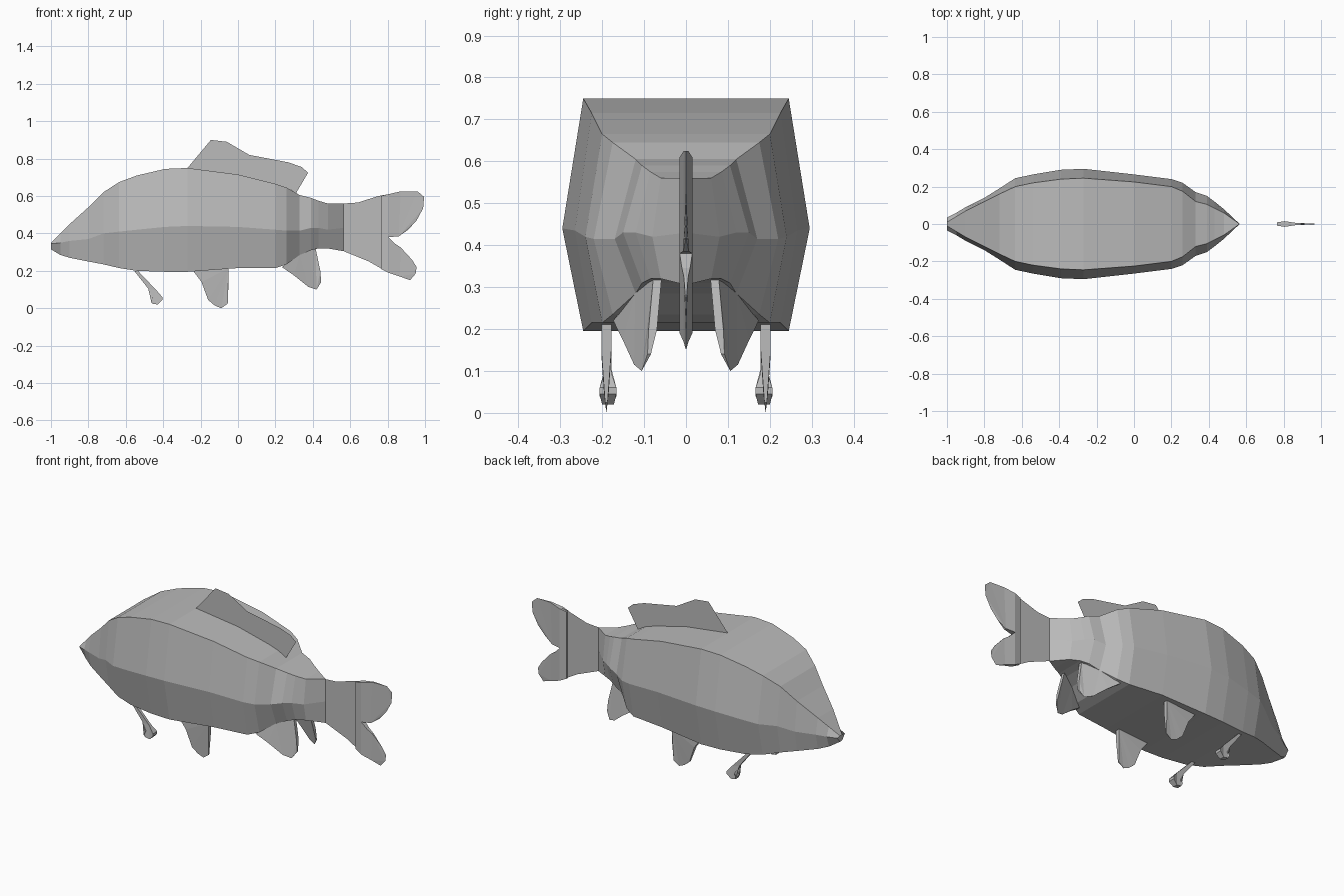
import bpy
import bmesh

cube = bpy.data.objects.get("Cube")
if cube:
    bpy.data.objects.remove(cube, do_unlink=True)

grey = bpy.data.materials.new("plain_grey")
grey.use_nodes = True
colour = (0.5, 0.5, 0.5, 1)
grey.diffuse_color = colour
grey.node_tree.nodes["Principled BSDF"].inputs["Base Color"].default_value = colour


def finish(name, bm, solid=True):
    """Turn a bmesh into a flat shaded, single colour object."""
    bmesh.ops.remove_doubles(bm, verts=bm.verts, dist=0.0001)
    if solid:
        bmesh.ops.recalc_face_normals(bm, faces=bm.faces)
    mesh = bpy.data.meshes.new(name)
    bm.to_mesh(mesh)
    bm.free()
    mesh.materials.append(grey)
    obj = bpy.data.objects.new(name, mesh)
    bpy.context.collection.objects.link(obj)
    return obj


def sheet(name, outline):
    """Fin without thickness on the centre plane."""
    bm = bmesh.new()
    bm.faces.new([bm.verts.new((x, 0, z)) for x, z in outline])
    return finish(name, bm, solid=False)


def fin(name, outline, centre, half):
    """Outline in x and z, with its middle and half thickness in y as rules."""
    bm = bmesh.new()
    near, far = [
        [bm.verts.new((x, centre(x, z) + side * half(x, z), z)) for x, z in outline]
        for side in (-1, 1)
    ]
    bm.faces.new(near)
    bm.faces.new(list(reversed(far)))
    for i in range(len(outline)):
        bm.faces.new((near[i - 1], near[i], far[i], far[i - 1]))
    bmesh.ops.triangulate(bm, faces=[f for f in bm.faces if len(f.verts) > 4])
    return finish(name, bm)


def fin_pair(name, outline, centre, half):
    fin("left_" + name, outline, lambda x, z: -centre(x, z), half)
    fin("right_" + name, outline, centre, half)


# Body sections: x, top z, middle z, bottom z, edge half width, middle half width
sections = [
    (-1, .35, .345, .315, .01, .035),
    (-.95, .4, .35, .285, .04, .06),
    (-.9, .45, .36, .27, .07, .09),
    (-.8, .54, .37, .25, .12, .14),
    (-.72, .62, .4, .235, .16, .19),
    (-.635, .675, .41, .215, .2, .245),
    (-.54, .71, .42, .2, .22, .265),
    (-.39, .745, .435, .195, .24, .29),
    (-.27, .75, .44, .195, .245, .295),
    (0, .715, .435, .215, .225, .265),
    (.2, .665, .42, .215, .2, .24),
    (.26, .645, .415, .235, .175, .22),
    (.33, .605, .415, .285, .12, .17),
    (.39, .59, .43, .31, .105, .15),
    (.43, .575, .43, .32, .085, .12),
    (.48, .56, .42, .32, .06, .08),
    (.565, .56, .43, .305, 0, 0),
]
bm = bmesh.new()
rings = []
for x, top, mid, low, edge, wide in sections:
    ring = [(-edge, top), (-wide, mid), (-edge, low), (edge, low), (wide, mid), (edge, top)]
    rings.append([bm.verts.new((x, y, z)) for y, z in ring])
for a, b in zip(rings, rings[1:]):
    for i in range(len(a)):
        bm.faces.new((a[i - 1], a[i], b[i], b[i - 1]))
bm.faces.new(rings[0])
finish("body", bm)

# Back fin
sheet("dorsal_fin", [
    (-.27, .75), (-.145, .9), (-.06, .89), (.06, .82), (.27, .78), (.34, .755),
    (.375, .725), (.31, .615), (.28, .635), (.2, .665), (0, .715),
])

# Tail: a flat root and two lobes that are thickest where they meet it
root_x = .805


def on_centre(x, z):
    return 0


def tail_half(x, z):
    return .015 * max(0, 1 - abs(x - root_x) / .1)


sheet("tail_root", [
    (.565, .56), (.64, .565), (.75, .6), (root_x, .61),
    (root_x, .38), (root_x, .19), (.7, .25), (.565, .305),
])
fin("tail_upper_lobe", [
    (.765, .6), (root_x, .61), (.87, .625), (.96, .625), (.995, .595), (.99, .535),
    (.955, .47), (.91, .42), (.86, .385), (root_x, .38), (.765, .4),
], on_centre, tail_half)
fin("tail_lower_lobe", [
    (.765, .4), (root_x, .38), (.84, .345), (.87, .325), (.93, .26), (.955, .22),
    (.95, .185), (.92, .15), (.865, .17), (root_x, .19), (.765, .21),
], on_centre, tail_half)

# Rear fins follow the narrowing belly
fin_pair("rear_fin", [
    (.235, .22), (.3, .175), (.375, .115), (.42, .1), (.445, .14), (.44, .2),
    (.415, .32), (.33, .285),
], lambda x, z: -.07 - .43 * (.415 - x) - .18 * (.31 - z),
    lambda x, z: .01 * min(1, max(0, z - .1) / .1))

# Belly fins taper to a point at the bottom
fin_pair("belly_fin", [
    (-.24, .2), (-.195, .14), (-.16, .045), (-.125, .015), (-.09, 0),
    (-.055, .025), (-.05, .15), (-.05, .215),
], lambda x, z: -.19, lambda x, z: .012 * min(1, z / .1))

# Front fins are thin stalks ending in paddles
fin_pair("front_fin", [
    (-.555, .2), (-.535, .2), (-.435, .095), (-.405, .06), (-.405, .045),
    (-.43, .02), (-.46, .025), (-.465, .04), (-.455, .06), (-.48, .105),
], lambda x, z: -.186, lambda x, z: .008 if z > .09 else .02 if z > .03 else .014)
